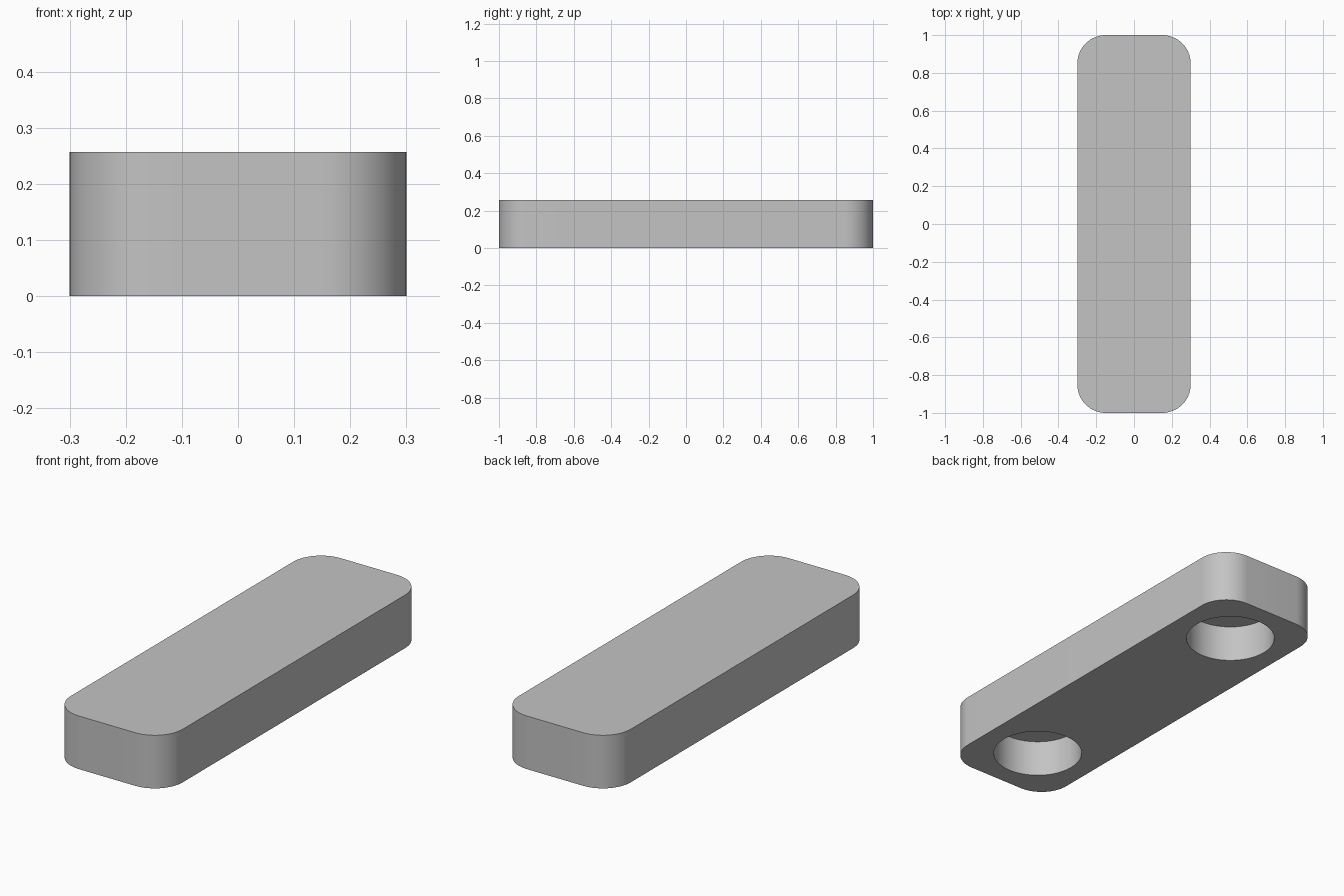
import bpy
import math

LENGTH, WIDTH, HEIGHT = 2.0, 0.6, 0.257
CORNER_RADIUS = 0.15
HOLE_RADIUS, HOLE_DEPTH, HOLE_Y = 0.205, 0.18, 0.7

if "Cube" in bpy.data.objects:
    bpy.data.objects.remove(bpy.data.objects["Cube"], do_unlink=True)

grey = bpy.data.materials.new("grey")
grey.use_nodes = True
colour = (0.55, 0.55, 0.55, 1)
grey.diffuse_color = colour
grey.node_tree.nodes["Principled BSDF"].inputs["Base Color"].default_value = colour


def apply_modifier(obj, modifier):
    bpy.context.view_layer.objects.active = obj
    bpy.ops.object.modifier_apply(modifier=modifier.name)


# Bar
bpy.ops.mesh.primitive_cube_add(size=1, location=(0, 0, HEIGHT / 2))
bar = bpy.context.object
bar.name = "bar"
bar.scale = (WIDTH, LENGTH, HEIGHT)
bpy.ops.object.transform_apply(location=True, rotation=False, scale=True)
bar.data.materials.append(grey)

# Rounded upright corners
weights = bar.data.attributes.new("bevel_weight_edge", "FLOAT", "EDGE")
for edge in bar.data.edges:
    a, b = (bar.data.vertices[i].co for i in edge.vertices)
    weights.data[edge.index].value = float(abs(a.z - b.z) > HEIGHT / 2)
bevel = bar.modifiers.new("corners", "BEVEL")
bevel.limit_method = "WEIGHT"
bevel.width = CORNER_RADIUS
bevel.segments = 16
apply_modifier(bar, bevel)

# Round blind holes in the underside
for side in (-1, 1):
    bpy.ops.mesh.primitive_cylinder_add(
        vertices=64, radius=HOLE_RADIUS, depth=2 * HOLE_DEPTH,
        location=(0, side * HOLE_Y, 0))
    cutter = bpy.context.object
    cutter.name = "hole_cutter"
    cutter.hide_render = True
    cutter.data.materials.append(grey)
    cut = bar.modifiers.new("hole", "BOOLEAN")
    cut.operation = "DIFFERENCE"
    cut.solver = "EXACT"
    cut.object = cutter
    apply_modifier(bar, cut)
    bpy.data.objects.remove(cutter, do_unlink=True)

# Smooth round walls, sharp rims
bpy.ops.object.select_all(action="DESELECT")
bar.select_set(True)
bpy.context.view_layer.objects.active = bar
bpy.ops.object.shade_smooth_by_angle(angle=math.radians(30))
